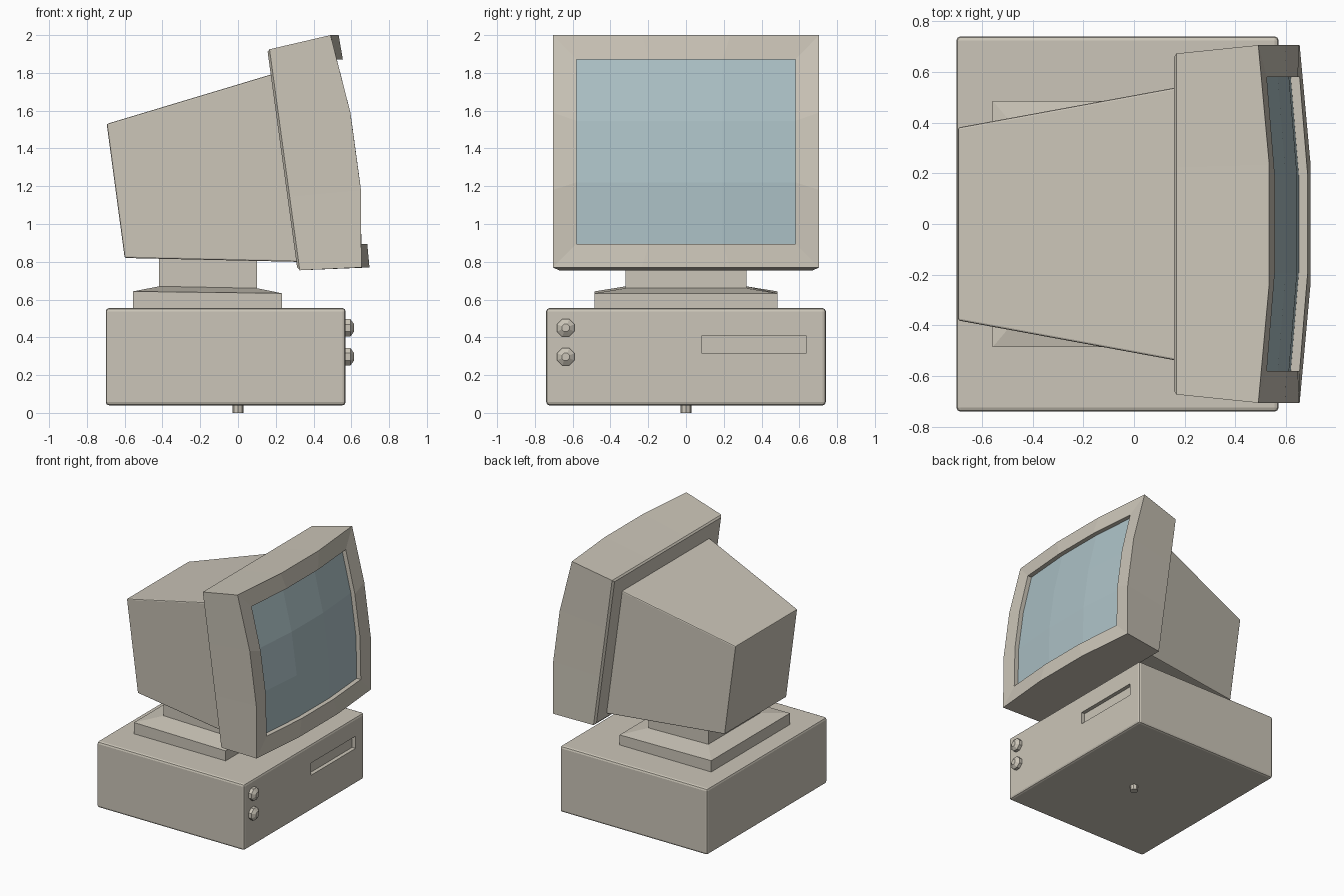
import bpy, bmesh, math
from mathutils import Matrix

if "Cube" in bpy.data.objects:
    bpy.data.objects.remove(bpy.data.objects["Cube"])


def material(name, rgb):
    m = bpy.data.materials.new(name)
    m.diffuse_color = (*rgb, 1)
    m.use_nodes = True
    m.node_tree.nodes["Principled BSDF"].inputs["Base Color"].default_value = m.diffuse_color
    return m


BEIGE = material("beige plastic", (0.60, 0.56, 0.48))
GLASS = material("blue grey glass", (0.41, 0.53, 0.56))


def finish(name, bm, bevel=0, mats=(BEIGE,)):
    bmesh.ops.recalc_face_normals(bm, faces=bm.faces[:])
    me = bpy.data.meshes.new(name)
    bm.to_mesh(me)
    bm.free()
    for m in mats:
        me.materials.append(m)
    ob = bpy.data.objects.new(name, me)
    bpy.context.collection.objects.link(ob)
    if bevel:
        b = ob.modifiers.new("bevel", 'BEVEL')
        b.width, b.segments = bevel, 2
    return ob


def loft(name, loops, bevel=0):
    """Skin closed loops of equal length and cap both ends."""
    bm = bmesh.new()
    rings = [[bm.verts.new(p) for p in lp] for lp in loops]
    for a, b in zip(rings, rings[1:]):
        for i in range(len(a)):
            j = (i + 1) % len(a)
            bm.faces.new((a[i], a[j], b[j], b[i]))
    bm.faces.new(rings[0])
    bm.faces.new(rings[-1])
    return finish(name, bm, bevel)


def rect(x0, x1, y, z0, z1=None):
    """Horizontal rectangle whose height runs from z0 (rear) to z1 (front)."""
    z1 = z0 if z1 is None else z1
    return [(x0, -y, z0), (x1, -y, z1), (x1, y, z1), (x0, y, z0)]


def upright(lo, hi, y):
    """Leaning rectangle between (x, z) points lo and hi."""
    return [(lo[0], -y, lo[1]), (lo[0], y, lo[1]), (hi[0], y, hi[1]), (hi[0], -y, hi[1])]


# Computer case with a recessed drive slot
case = loft("case", [rect(-0.70, 0.57, 0.74, 0.04), rect(-0.70, 0.57, 0.74, 0.555)], 0.017)
cutter = loft("slot_cutter", [[(x, 0.085, 0.315), (x, 0.635, 0.315), (x, 0.635, 0.41), (x, 0.085, 0.41)]
                              for x in (0.54, 0.65)])
cut = case.modifiers.new("slot", 'BOOLEAN')
cut.object, cut.operation, cut.solver = cutter, 'DIFFERENCE', 'EXACT'
bpy.context.view_layer.objects.active = case
for mod in [m.name for m in case.modifiers]:
    bpy.ops.object.modifier_apply(modifier=mod)
bpy.data.objects.remove(cutter)

# Small foot under the case
bm = bmesh.new()
bmesh.ops.create_cone(bm, cap_ends=True, segments=8, radius1=0.03, radius2=0.03, depth=0.05,
                      matrix=Matrix.Translation((0, 0, 0.025)))
finish("foot", bm)


# Faceted knobs
def octagon(x, r, z):
    return [(x, -0.637 + r * math.cos(math.tau * (i + 0.5) / 8),
             z + r * math.sin(math.tau * (i + 0.5) / 8)) for i in range(8)]


for name, z in (("upper_knob", 0.45), ("lower_knob", 0.297)):
    loft(name, [octagon(0.56, 0.05, z), octagon(0.595, 0.05, z), octagon(0.614, 0.022, z)])

# Swivel stand: plate, sloping shoulder and neck
loft("stand", [rect(-0.557, 0.233, 0.485, 0.55),
               rect(-0.557, 0.233, 0.485, 0.643, 0.633),
               rect(-0.417, 0.10, 0.32, 0.67, 0.66),
               rect(-0.417, 0.10, 0.32, 0.83)])

# Tapered tube housing
loft("tube_housing", [upright((-0.60, 0.82), (-0.695, 1.53), 0.38),
                      upright((0.30, 0.80), (0.16, 1.787), 0.537),
                      upright((0.33, 0.80), (0.19, 1.795), 0.537)], 0.008)


# Curved screen surround with the glass set into it
def front_x(y, z):
    knots = [(0.77, 0.653), (1.18, 0.651), (1.59, 0.595), (2.0, 0.49)]
    x = knots[0][1]
    for (za, xa), (zb, xb) in zip(knots, knots[1:]):
        if z >= za:
            x = xa + (xb - xa) * (z - za) / (zb - za)
    return x + 0.043 * min(1, (0.705 - abs(y)) / 0.47)


def back_x(z):
    return 0.315 - 0.16 * (z - 0.755) / 1.17


def grid(yh, z0, z1, fx):
    return [[(fx(y, z), y, z) for y in (-yh, -yh / 3, yh / 3, yh)]
            for z in (z0 + (z1 - z0) * k / 3 for k in range(4))]


RIM = [(0, 0), (0, 1), (0, 2), (0, 3), (1, 3), (2, 3), (3, 3), (3, 2), (3, 1), (3, 0), (2, 0), (1, 0)]
sections = [grid(0.655, 0.77, 1.912, lambda y, z: back_x(z)),
            grid(0.672, 0.755, 1.925, lambda y, z: back_x(z) + 0.012),
            grid(0.705, 0.77, 2.0, front_x),
            grid(0.58, 0.895, 1.872, lambda y, z: front_x(y, z) - 0.011),
            grid(0.58, 0.895, 1.872, lambda y, z: front_x(y, z) - 0.046)]
bm = bmesh.new()
rings = [[bm.verts.new(g[r][c]) for r, c in RIM] for g in sections]
for a, b in zip(rings, rings[1:]):
    for i in range(12):
        j = (i + 1) % 12
        bm.faces.new((a[i], a[j], b[j], b[i]))
bm.faces.new(rings[0])
rim = dict(zip(RIM, rings[-1]))
pane = [[rim.get((r, c)) or bm.verts.new(sections[-1][r][c]) for c in range(4)] for r in range(4)]
for r in range(3):
    for c in range(3):
        f = bm.faces.new((pane[r][c], pane[r][c + 1], pane[r + 1][c + 1], pane[r + 1][c]))
        f.material_index = 1
finish("screen_surround", bm, 0, (BEIGE, GLASS))
